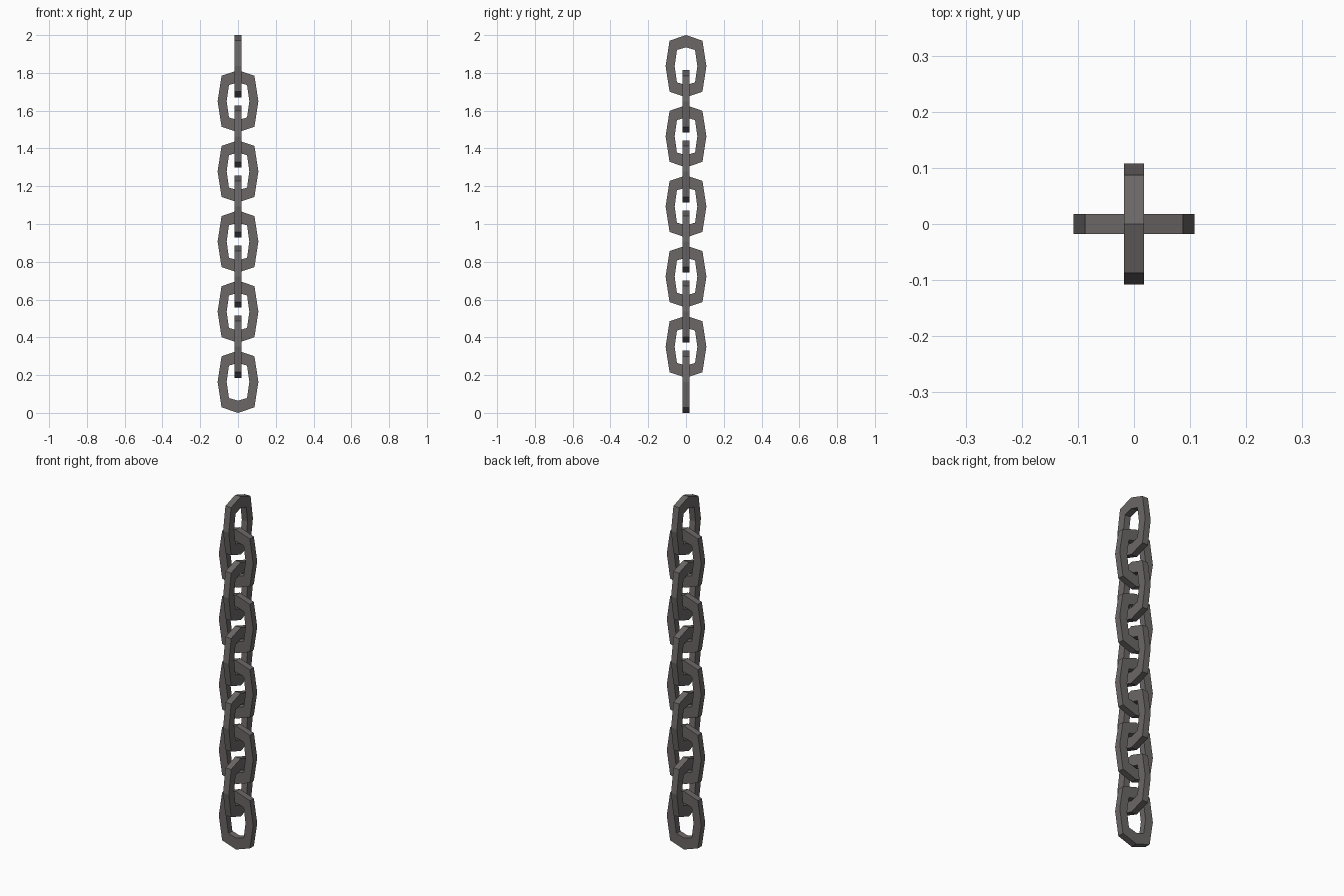
import bpy, bmesh, math
from mathutils import Matrix

if "Cube" in bpy.data.objects:
    bpy.data.objects.remove(bpy.data.objects["Cube"])

LINKS, HEIGHT, HALF_T = 10, 0.329, 0.018
STEP = (2.0 - HEIGHT) / (LINKS - 1)
H = HEIGHT / 2

iron = bpy.data.materials.new("dark iron grey")
iron.diffuse_color = (0.15, 0.135, 0.135, 1)
iron.use_nodes = True
iron.node_tree.nodes["Principled BSDF"].inputs["Base Color"].default_value = iron.diffuse_color


def octagon(top, shoulder_x, shoulder_z, side):
    """Eight-sided link outline, mirrored from one quarter."""
    return [(0, top), (shoulder_x, shoulder_z), (side, 0), (shoulder_x, -shoulder_z),
            (0, -top), (-shoulder_x, -shoulder_z), (-side, 0), (-shoulder_x, shoulder_z)]


def make_link_mesh():
    outer = octagon(H, 0.087, 0.135, 0.108)
    inner = octagon(H - 0.065, 0.048, 0.086, 0.060)
    bm = bmesh.new()
    # four corner loops of the rectangular bar section
    loops = [[bm.verts.new((x, y, z)) for x, z in prof]
             for prof, y in ((outer, -HALF_T), (outer, HALF_T), (inner, HALF_T), (inner, -HALF_T))]
    for k in range(4):
        a, b = loops[k], loops[(k + 1) % 4]
        for i in range(8):
            j = (i + 1) % 8
            bm.faces.new((a[i], a[j], b[j], b[i]))
    bmesh.ops.recalc_face_normals(bm, faces=bm.faces)
    me = bpy.data.meshes.new("chain_link")
    bm.to_mesh(me)
    bm.free()
    me.materials.append(iron)
    return me


# interlocking links, each turned a quarter from the one below
mesh = make_link_mesh()
for n in range(LINKS):
    ob = bpy.data.objects.new(f"chain_link_{n + 1}", mesh)
    bpy.context.collection.objects.link(ob)
    ob.location = (0, 0, H + n * STEP)
    ob.rotation_euler = (0, 0, math.pi / 2 * (n % 2))
